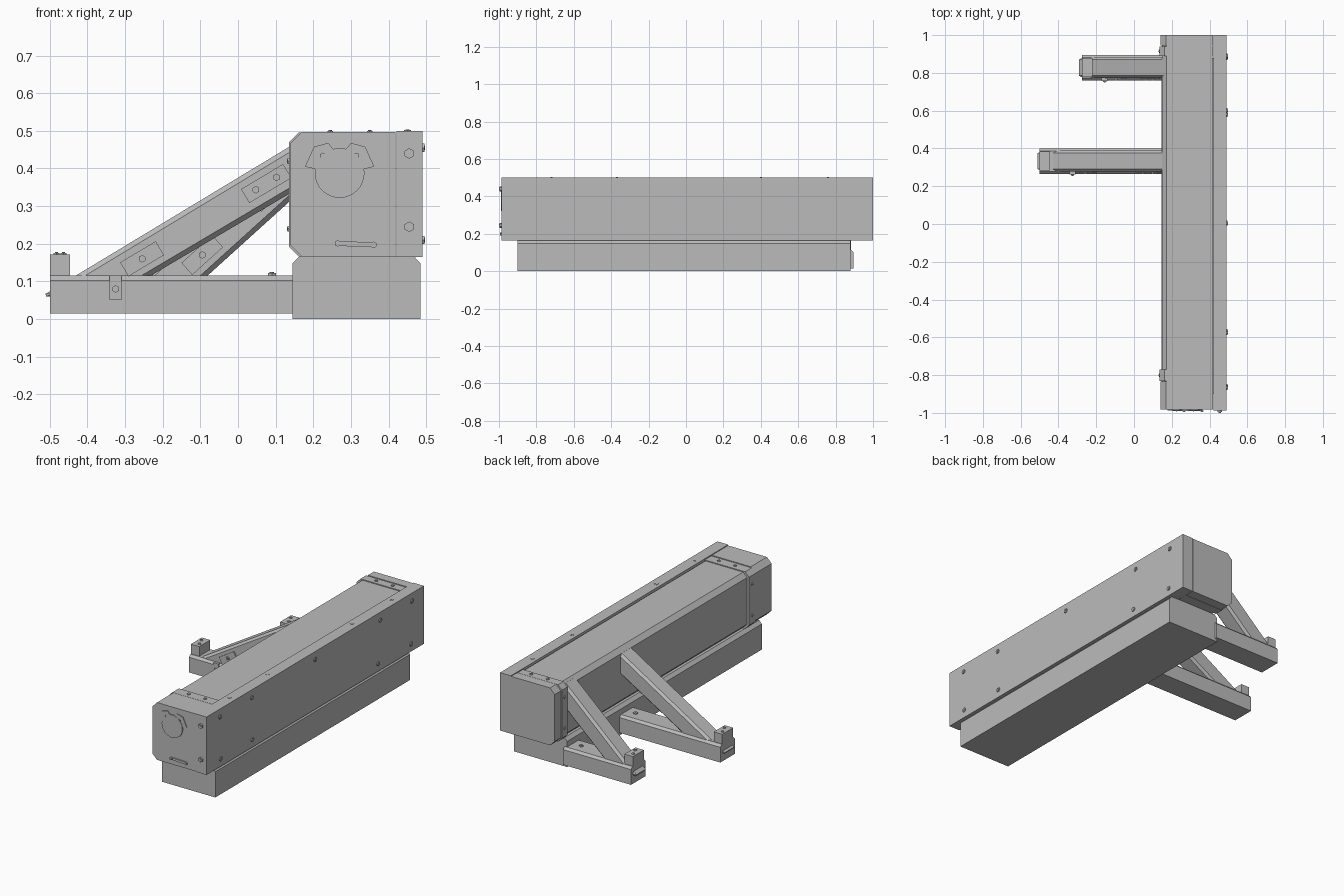
import bpy
import bmesh
from math import atan2, cos, sin, pi
from mathutils import Matrix, Vector

old = bpy.data.objects.get("Cube")
if old:
    bpy.data.objects.remove(old, do_unlink=True)

grey = bpy.data.materials.new("plain_grey")
grey.use_nodes = True
grey.diffuse_color = (0.5, 0.5, 0.5, 1)
grey.node_tree.nodes["Principled BSDF"].inputs["Base Color"].default_value = (0.5, 0.5, 0.5, 1)


def finish(name, bm):
    bmesh.ops.recalc_face_normals(bm, faces=bm.faces)
    mesh = bpy.data.meshes.new(name)
    bm.to_mesh(mesh)
    bm.free()
    mesh.materials.append(grey)
    obj = bpy.data.objects.new(name, mesh)
    bpy.context.collection.objects.link(obj)
    return obj


def prism(name, profile, y0, y1, bevel=0):
    """Extrude an x-z profile along y."""
    bm = bmesh.new()
    face = bm.faces.new([bm.verts.new((x, y0, z)) for x, z in profile])
    new = bmesh.ops.extrude_face_region(bm, geom=[face])["geom"]
    verts = [v for v in new if isinstance(v, bmesh.types.BMVert)]
    bmesh.ops.translate(bm, verts=verts, vec=(0, y1 - y0, 0))
    obj = finish(name, bm)
    if bevel:
        mod = obj.modifiers.new("chamfer", "BEVEL")
        mod.width, mod.segments = bevel, 1
    return obj


def rect(x0, x1, z0, z1):
    return [(x0, z0), (x1, z0), (x1, z1), (x0, z1)]


def tilted(cx, cz, length, width, angle):
    c, s = cos(angle), sin(angle)
    return [(cx + u * c - v * s, cz + u * s + v * c)
            for u, v in rect(-length / 2, length / 2, -width / 2, width / 2)]


def housing(x0, x1, z0, z1, cut):
    """Rectangle with both corners on the -x side cut off."""
    return [(x0, z0 + cut), (x0 + cut, z0), (x1, z0), (x1, z1), (x0 + cut, z1), (x0, z1 - cut)]


def bolts(name, points, axis, radius=0.011, height=0.007):
    """Hex heads with a smaller stud, standing on a surface."""
    bm = bmesh.new()
    turn = Vector((0, 0, 1)).rotation_difference(Vector(axis)).to_matrix().to_4x4()
    for p in points:
        for r, h, n in ((radius, height, 6), (radius * 0.5, height * 1.4, 10)):
            place = Matrix.Translation(p) @ turn @ Matrix.Translation((0, 0, h / 2))
            bmesh.ops.create_cone(bm, cap_ends=True, segments=n, radius1=r, radius2=r,
                                  depth=h, matrix=place)
    return finish(name, bm)


# Main housing: body, end caps and clamping straps
prism("housing_body", housing(0.148, 0.415, 0.17, 0.49, 0.025), -0.9, 0.96)
prism("front_cap", housing(0.14, 0.419, 0.165, 0.497, 0.03), -0.983, -0.835)
prism("back_cap", housing(0.14, 0.419, 0.165, 0.497, 0.03), 0.945, 1.0)
prism("front_strap", housing(0.136, 0.419, 0.166, 0.495, 0.025), -0.83, -0.77)
prism("back_strap", housing(0.136, 0.419, 0.166, 0.495, 0.025), 0.89, 0.94)

# Full-length side beam and base beam
prism("side_beam", rect(0.421, 0.49, 0.165, 0.5), -0.987, 1.0)
prism("base_beam", [(0.145, 0), (0.485, 0), (0.485, 0.148), (0.468, 0.166),
                    (0.162, 0.166), (0.145, 0.148)], -0.9, 0.88)

# Housing fasteners
bolts("top_beam_bolts", [(0.45, y, 0.499) for y in (-0.72, -0.37, 0.4, 0.76)],
      (0, 0, 1), 0.011, 0.003)
bolts("strap_bolts", [(x, y, 0.495) for x in (0.245, 0.35) for y in (-0.8, 0.915)],
      (0, 0, 1), 0.009, 0.005)
bolts("strap_side_bolts", [(0.136, y, z) for y in (-0.8, 0.915) for z in (0.24, 0.42)],
      (-1, 0, 0), 0.009, 0.004)
bolts("side_bolts", [(0.49, y, 0.455) for y in (-0.865, -0.575, 0.005, 0.6, 0.89)]
      + [(0.49, y, 0.21) for y in (-0.86, -0.57, 0.58, 0.88)], (1, 0, 0), 0.013, 0.005)
bolts("front_bolts", [(0.455, -0.987, z) for z in (0.245, 0.44)], (0, -1, 0), 0.014, 0.009)

# Round cover plate with two bolted ears
disc = [(0.27 + 0.066 * cos(i * pi / 16), 0.388 + 0.066 * sin(i * pi / 16)) for i in range(32)]
prism("cover_disc", disc, -0.989, -0.98)
for side in (-1, 1):
    ear = [(0.27 + side * u, z) for u, z in
           ((0.005, 0.437), (0.03, 0.468), (0.068, 0.458), (0.092, 0.405), (0.05, 0.395))]
    prism("cover_ear", ear, -0.987, -0.98)
bolts("cover_bolts", [(x, -0.987, 0.434) for x in (0.225, 0.315)], (0, -1, 0), 0.008, 0.004)

# Pull handle
prism("handle_bar", tilted(0.312, 0.199, 0.1, 0.013, -0.04), -0.99, -0.98)
bolts("handle_bolts", [(0.265, -0.988, 0.201), (0.36, -0.988, 0.197)], (0, -1, 0), 0.009, 0.005)


def support(label, cy, tip, foot0, foot1, strut_top, strut_low, clip_x, plates):
    # Horizontal arm with chamfered top edges
    bm = bmesh.new()
    section = [(-0.067, 0.015), (0.067, 0.015), (0.067, 0.103), (0.054, 0.116),
               (-0.054, 0.116), (-0.067, 0.103)]
    face = bm.faces.new([bm.verts.new((tip, cy + y, z)) for y, z in section])
    new = bmesh.ops.extrude_face_region(bm, geom=[face])["geom"]
    bmesh.ops.translate(bm, verts=[v for v in new if isinstance(v, bmesh.types.BMVert)],
                        vec=(0.16 - tip, 0, 0))
    finish(label + "_arm", bm)

    # End stop on the tip of the arm
    prism(label + "_end_stop", rect(tip, tip + 0.054, 0.1, 0.172), cy - 0.05, cy + 0.05)
    bolts(label + "_stop_bolts", [(tip + 0.018, cy + 0.022, 0.172),
                                  (tip + 0.036, cy - 0.022, 0.172)], (0, 0, 1), 0.009, 0.004)

    # Diagonal strut, its ends buried in the arm and the housing
    up = (strut_top - 0.116) / (0.14 - foot0)
    low = (strut_low - 0.116) / (0.14 - foot1)
    prism(label + "_strut", [(foot0 - 0.056 / up, 0.06), (foot1 - 0.056 / low, 0.06),
                             (0.17, strut_low + 0.03 * low), (0.17, strut_top + 0.03 * up)],
          cy - 0.055, cy + 0.055, 0.013)

    # Joint plates on the front of the strut
    angle = atan2(up + low, 2)
    for cx, cz, length, heads in plates:
        prism(label + "_joint_plate", tilted(cx, cz, length, 0.043, angle),
              cy - 0.061, cy - 0.05)
        bolts(label + "_joint_bolts",
              [(cx + d * cos(angle), cy - 0.061, cz + d * sin(angle)) for d in heads],
              (0, -1, 0), 0.01, 0.006)

    # Clip on the arm and anchor bolt near the base
    prism(label + "_clip", rect(clip_x - 0.016, clip_x + 0.016, 0.05, 0.116),
          cy - 0.071, cy - 0.054)
    bolts(label + "_clip_bolt", [(clip_x, cy - 0.071, 0.08)], (0, -1, 0), 0.01, 0.006)
    bolts(label + "_anchor_bolt", [(0.09, cy, 0.116)], (0, 0, 1), 0.012, 0.006)


support("middle", 0.333, -0.5, -0.43, -0.23, 0.46, 0.335, -0.325,
        [(-0.255, 0.16, 0.11, (0,)), (0.075, 0.36, 0.13, (-0.032, 0.032))])
support("back", 0.828, -0.275, -0.24, -0.08, 0.46, 0.315, -0.155,
        [(-0.095, 0.17, 0.11, (0,)), (0.085, 0.335, 0.1, (-0.025, 0.025))])
